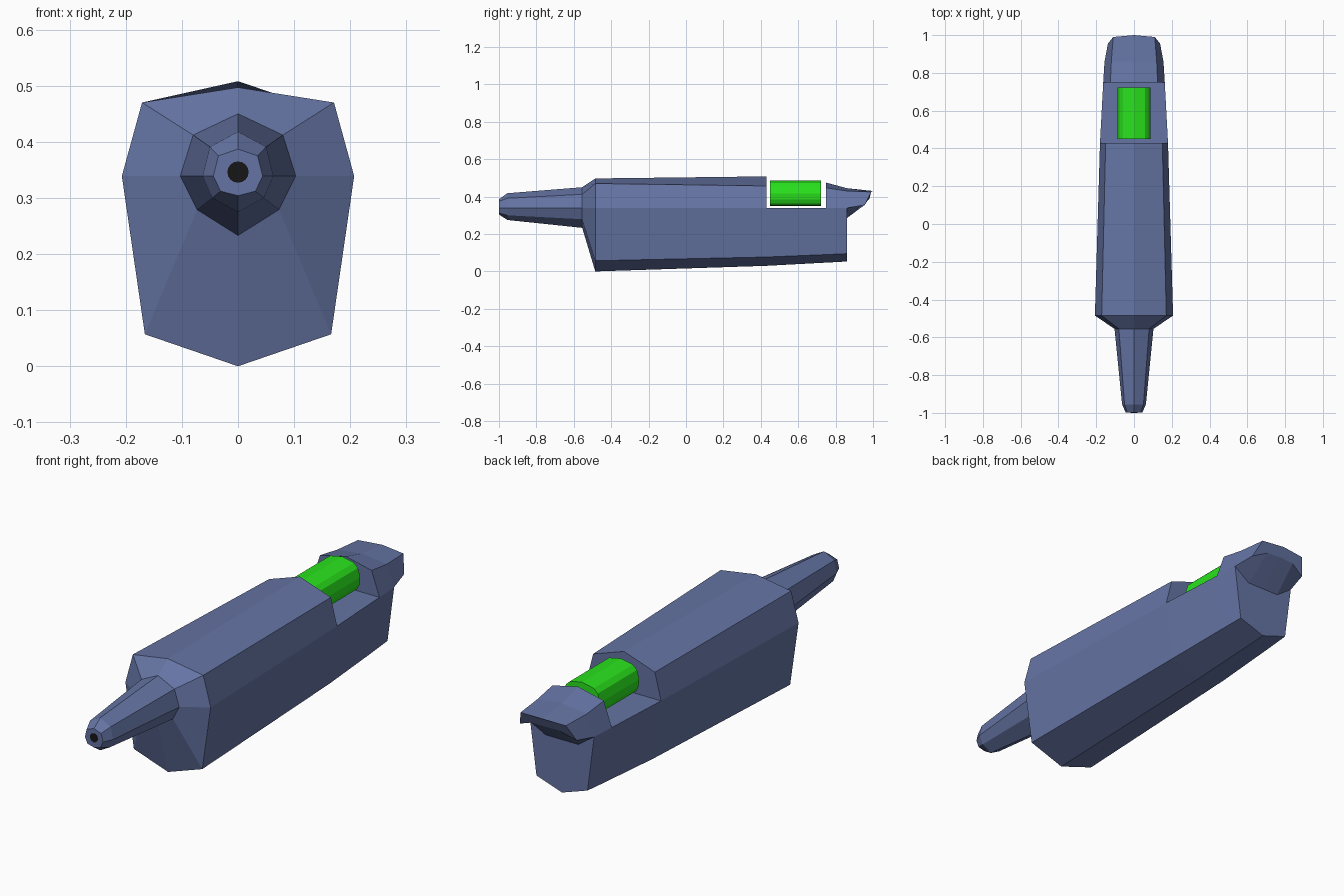
import bpy, bmesh, math

if "Cube" in bpy.data.objects:
    bpy.data.objects.remove(bpy.data.objects["Cube"])


def material(name, rgb):
    m = bpy.data.materials.new(name)
    m.diffuse_color = (*rgb, 1)
    m.use_nodes = True
    m.node_tree.nodes["Principled BSDF"].inputs["Base Color"].default_value = m.diffuse_color
    return m


blue = material("slate blue", (0.130, 0.175, 0.370))
green = material("bright green", (0.022, 0.76, 0.012))
dark = material("near black", (0.008, 0.008, 0.008))


def ring(y, half):
    """Closed mirrored ring from a half profile of (x, z) or (x, z, own y), top to bottom."""
    pts = [(p[0], p[2] if len(p) > 2 else y, p[1]) for p in half]
    return pts + [(-x, yy, z) for x, yy, z in reversed(pts) if x > 1e-6]


def loft(name, rings, mat):
    """Skin consecutive rings, cap both ends, flat shaded."""
    bm = bmesh.new()
    vs = [[bm.verts.new(p) for p in r] for r in rings]
    for a, b in zip(vs, vs[1:]):
        n = len(a)
        for i in range(n):
            j = (i + 1) % n
            bm.faces.new((a[i], a[j], b[j], b[i]))
    bm.faces.new(vs[0])
    bm.faces.new(vs[-1])
    bmesh.ops.remove_doubles(bm, verts=bm.verts[:], dist=1e-5)
    bmesh.ops.recalc_face_normals(bm, faces=bm.faces[:])
    me = bpy.data.meshes.new(name)
    bm.to_mesh(me)
    bm.free()
    me.materials.append(mat)
    ob = bpy.data.objects.new(name, me)
    bpy.context.collection.objects.link(ob)
    return ob


# Barrel, shoulder and body with the step-down notch, as one skin
def body(w_top, z_ridge, z_edge, w_mid, w_low, z_low, z_base):
    return [(0, z_ridge), (w_top, z_edge), (w_mid, 0.339), (w_low, z_low), (0, z_base)]


mid = body(0.15, 0.508, 0.457, 0.18, 0.144, 0.077, 0.030)
mid_cut = body(0.15, 0.339, 0.339, 0.18, 0.144, 0.077, 0.030)
back = body(0.125, 0.475, 0.447, 0.163, 0.13, 0.090, 0.047)
back_cut = body(0.125, 0.339, 0.339, 0.163, 0.13, 0.090, 0.047)
rear = body(0.12, 0.445, 0.43, 0.156, 0.124, 0.095, 0.053)

loft("pistol_body", [
    ring(-0.999, body(0.035, 0.387, 0.375, 0.044, 0.031, 0.312, 0.304)),
    ring(-0.955, body(0.050, 0.418, 0.391, 0.063, 0.046, 0.300, 0.275)),
    ring(-0.555, body(0.080, 0.450, 0.412, 0.103, 0.073, 0.279, 0.233)),
    ring(-0.485, body(0.171, 0.497, 0.470, 0.207, 0.166, 0.057, 0.0)),
    ring(0.43, mid), ring(0.43, mid_cut),
    ring(0.748, back_cut), ring(0.748, back),
    ring(0.86, rear)], blue)

# Overhanging tail at the back, its underside hollowed in the middle
loft("tail_spur", [
    ring(0.86, [(0, 0.445), (0.12, 0.43), (0.156, 0.339), (0.08, 0.285), (0, 0.285)]),
    ring(0.96, [(0, 0.43, 1.0), (0.11, 0.425, 0.99), (0.138, 0.355, 0.955),
                (0.07, 0.385, 0.975), (0, 0.387, 0.98)])], blue)

# Green energy cell lying in the notch
cell = [(0, 0.485), (0.058, 0.473), (0.077, 0.455), (0.088, 0.417),
        (0.085, 0.385), (0.074, 0.362), (0.06, 0.353), (0, 0.35)]
loft("energy_cell", [ring(0.45, cell), ring(0.722, cell)], green)

# Dark muzzle opening, a thin plate on the tip
hole = [(0.019 * math.sin(math.pi * i / 8), 0.346 + 0.019 * math.cos(math.pi * i / 8))
        for i in range(9)]
loft("muzzle_opening", [ring(-1.0, hole), ring(-0.997, hole)], dark)
